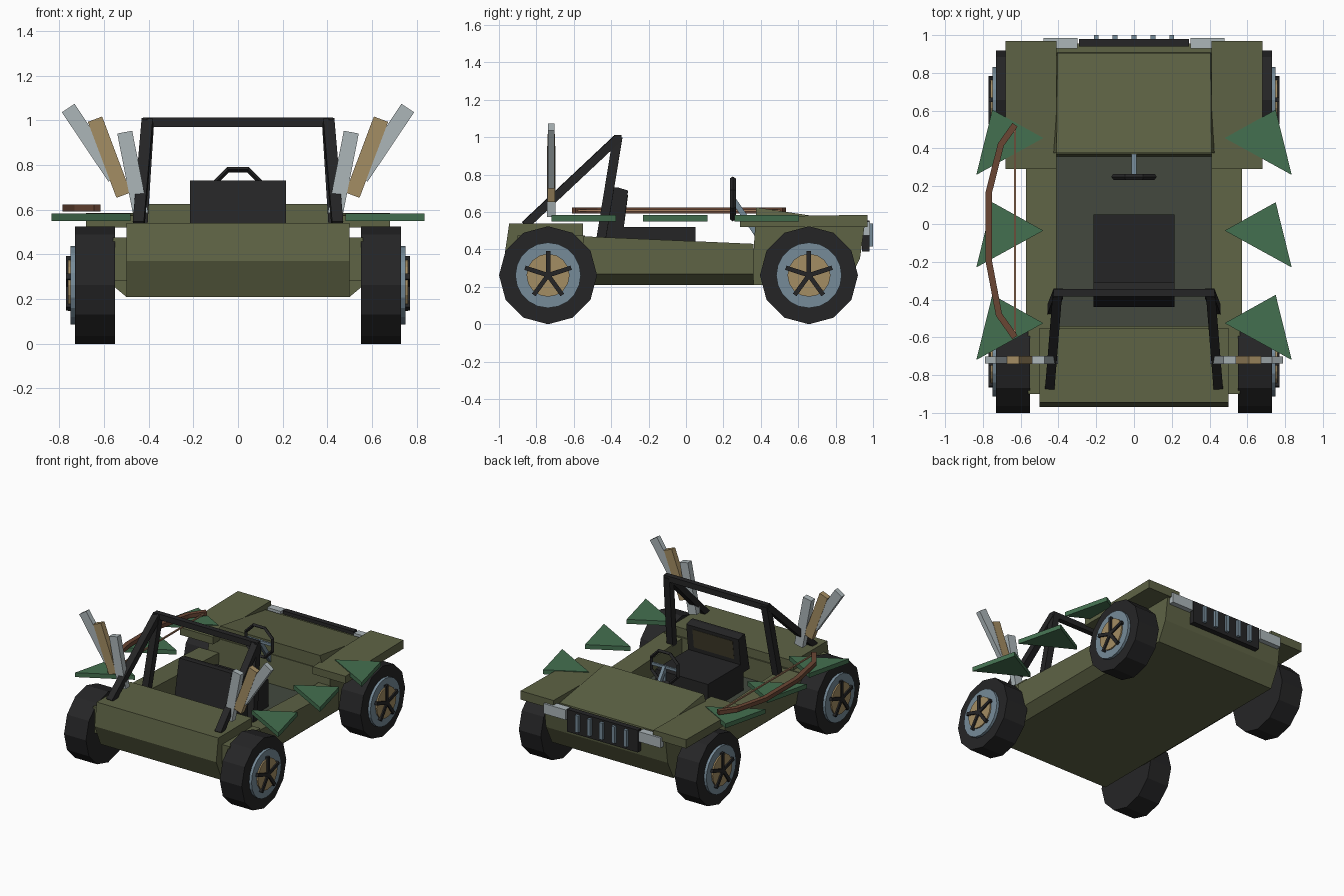
import bpy, bmesh, math
from mathutils import Vector

if "Cube" in bpy.data.objects:
    bpy.data.objects.remove(bpy.data.objects["Cube"])


def mat(name, r, g, b):
    m = bpy.data.materials.new(name)
    lin = [((c / 255 + 0.055) / 1.055) ** 2.4 for c in (r, g, b)]
    m.diffuse_color = (*lin, 1)
    m.use_nodes = True
    m.node_tree.nodes["Principled BSDF"].inputs["Base Color"].default_value = m.diffuse_color
    return m


OLIVE = mat("olive", 94, 99, 69)
FLOOR = mat("dark olive", 67, 73, 62)
BLACK = mat("black", 37, 37, 38)
STEEL = mat("blue grey", 118, 139, 153)
GOLD = mat("khaki gold", 164, 141, 99)
SILVER = mat("light grey", 172, 182, 185)
GREEN = mat("leaf green", 68, 112, 80)
BROWN = mat("brown", 106, 70, 52)
TAN = mat("tan", 165, 125, 95)
PANEL = mat("dark khaki", 66, 62, 44)


def loft(name, rings, m):
    """Closed solid through rings of equal point count."""
    bm = bmesh.new()
    vs = [[bm.verts.new(p) for p in r] for r in rings]
    n = len(rings[0])
    bm.faces.new(vs[0])
    bm.faces.new(vs[-1])
    for a, b in zip(vs, vs[1:]):
        for i in range(n):
            j = (i + 1) % n
            bm.faces.new((a[i], a[j], b[j], b[i]))
    bmesh.ops.recalc_face_normals(bm, faces=bm.faces)
    me = bpy.data.meshes.new(name)
    bm.to_mesh(me)
    bm.free()
    me.materials.append(m)
    ob = bpy.data.objects.new(name, me)
    bpy.context.collection.objects.link(ob)
    return ob


def prism_x(name, prof, x0, x1, m):
    return loft(name, [[(x, y, z) for y, z in prof] for x in (x0, x1)], m)


def box(name, x0, x1, y0, y1, z0, z1, m):
    return prism_x(name, [(y0, z0), (y1, z0), (y1, z1), (y0, z1)], x0, x1, m)


def bar(name, pts, w, d, m, up=(0, 1, 0)):
    """Rectangular bar along a path; d is the size toward 'up'."""
    pts = [Vector(p) for p in pts]
    rings = []
    for i, p in enumerate(pts):
        t = (pts[min(i + 1, len(pts) - 1)] - pts[max(i - 1, 0)]).normalized()
        s = t.cross(Vector(up)).normalized() * w / 2
        u = s.cross(t).normalized() * d / 2
        rings.append([p + s + u, p - s + u, p - s - u, p + s - u])
    return loft(name, rings, m)


def disc(name, x0, x1, y, z, r, n, m):
    prof = [(y + r * math.cos(2 * math.pi * i / n), z + r * math.sin(2 * math.pi * i / n)) for i in range(n)]
    return prism_x(name, prof, x0, x1, m)


# Hull: rear deck, floor pan, nose and hood
prism_x("rear_deck", [(-.945, .54), (-.55, .54), (-.55, .21), (-.90, .21), (-.97, .37)], -.5, .5, OLIVE)
box("rear_axle_block", -.56, .56, -.9, -.54, .28, .475, OLIVE)
box("floor_pan", -.5, .5, -.56, .4, .21, .31, OLIVE)
box("cabin_floor", -.41, .41, -.55, .37, .305, .318, FLOOR)
prism_x("nose", [(.35, .21), (.86, .21), (.93, .35), (.955, .53), (.37, .53)], -.5, .5, OLIVE)
loft("hood", [[(-.45, .375, .5), (.45, .375, .5), (.41, .375, .625), (-.41, .375, .625)],
              [(-.415, .91, .5), (.415, .91, .5), (.405, .905, .545), (-.405, .905, .545)]], OLIVE)

# Seat
box("seat_cushion", -.215, .215, -.37, .05, .315, .52, BLACK)
prism_x("seat_back", [(-.44, .45), (-.34, .45), (-.31, .715), (-.36, .73), (-.385, .73)], -.215, .215, BLACK)
prism_x("seat_back_panel", [(-.334, .55), (-.328, .55), (-.31, .69), (-.316, .69)], -.165, .165, PANEL)

# Steering wheel: eight-sided rim, crossbar and column
bm = bmesh.new()
rings = []
for i in range(8):
    a = math.pi / 8 + i * math.pi / 4
    rings.append([bm.verts.new((r * math.cos(a), y, .67 + r * math.sin(a)))
                  for r, y in ((.13, .25), (.118, .234), (.105, .25), (.118, .266))])
for i in range(8):
    a, b = rings[i], rings[(i + 1) % 8]
    for k in range(4):
        bm.faces.new((a[k], a[(k + 1) % 4], b[(k + 1) % 4], b[k]))
bmesh.ops.recalc_face_normals(bm, faces=bm.faces)
me = bpy.data.meshes.new("steering_rim")
bm.to_mesh(me)
bm.free()
me.materials.append(BLACK)
bpy.context.collection.objects.link(bpy.data.objects.new("steering_rim", me))
box("steering_crossbar", -.11, .11, .243, .257, .66, .68, STEEL)
box("steering_spoke", -.01, .01, .243, .257, .56, .67, STEEL)
bar("steering_column", [(0, .25, .67), (0, .38, .48)], .025, .03, STEEL)

# Grille with slats
box("grille", -.29, .29, .94, .98, .39, .555, BLACK)
for i in range(5):
    x = -.2 + .1 * i
    box("grille_slat", x - .013, x + .013, .97, 1.0, .415, .54, STEEL)

# Roll bar crosspiece
box("roll_bar_top", -.425, .425, -.385, -.345, .97, 1.012, BLACK)

for s in (-1, 1):
    # Cabin side wall with tucked-in bottom edge and sloping top
    loft("cabin_side", [[(s * x, y, z) for x, z in ((.41, .215), (.5, .21), (.572, .27), (.572, t), (.41, t))]
                        for y, t in ((-.55, .47), (.36, .43))], OLIVE)
    # Front fender slab and headlight
    loft("front_fender", [[(s * x, y, z) for x, z in ((.41, .52), (.68, .52), (.68, t), (.41, t))]
                          for y, t in ((.29, .575), (.97, .585))], OLIVE)
    box("headlight", s * .30, s * .48, .93, .985, .475, .55, SILVER)

    # Roll bar legs and rear braces
    bar("roll_bar_leg", [(s * .40, -.365, 1.0), (s * .435, -.455, .45)], .05, .05, BLACK)
    bar("roll_bar_brace", [(s * .405, -.365, .995), (s * .445, -.86, .53)], .05, .045, BLACK, (0, 0, 1))

    # Fan of planks behind the seat
    bar("plank_outer", [(s * .76, -.72, 1.055), (s * .552, -.72, .745)], .068, .036, SILVER)
    bar("plank_middle", [(s * .64, -.72, 1.005), (s * .512, -.72, .665)], .068, .040, GOLD)
    bar("plank_inner", [(s * .507, -.72, .947), (s * .435, -.72, .58)], .068, .044, SILVER)

    # Flat leaf spikes along the side
    for dy in (0, .49, -.49):
        tri = [(.75, .115 + dy), (.835, -.23 + dy), (.48, -.035 + dy)]
        loft("side_spike", [[(s * x, y, z) for x, y in tri] for z in (.55, .583)], GREEN)

    # Wheels: tyre, rim, hub disc and five spokes
    for y in (-.7375, .6575):
        z = .262
        disc("tyre", s * .55, s * .73, y, z, .262, 12, BLACK)
        disc("rim", s * .72, s * .75, y, z, .175, 20, STEEL)
        disc("hub_disc", s * .74, s * .76, y, z, .115, 16, GOLD)
        for i in range(5):
            a = math.pi / 2 + i * 2 * math.pi / 5
            bar("wheel_spoke", [(s * .758, y, z),
                                (s * .758, y + .13 * math.cos(a), z + .13 * math.sin(a))],
                .024, .024, BLACK, (1, 0, 0))

# Bow lying on the left spikes
bow = [(-.63, .525), (-.705, .42), (-.768, .17), (-.768, -.2), (-.715, -.48), (-.63, -.6)]
bar("bow", [(x, y, .608) for x, y in bow], .034, .03, BROWN, (0, 0, 1))
bar("bow_string", [(-.63, .52, .608), (-.63, -.595, .608)], .01, .01, TAN, (0, 0, 1))
